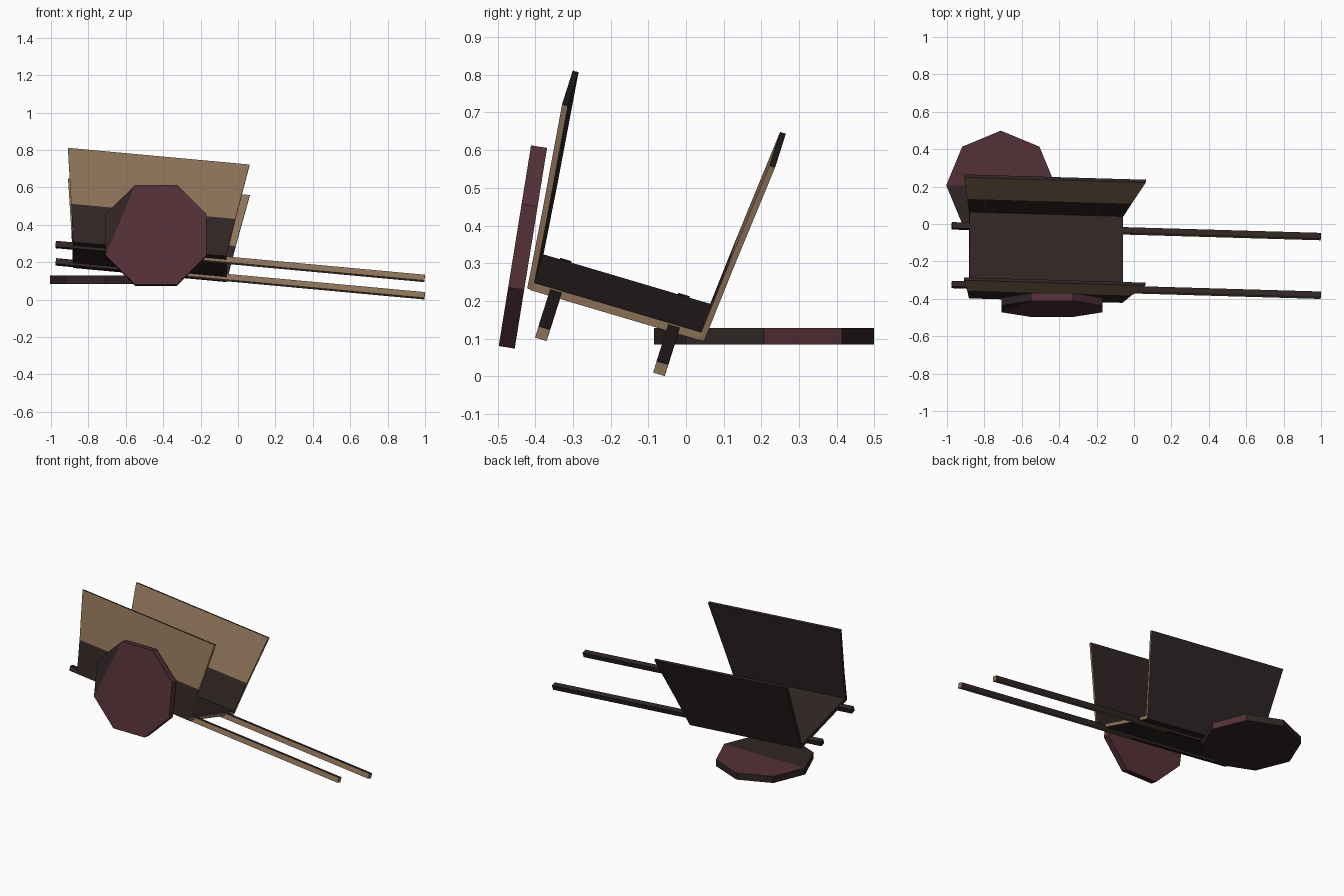
import bpy, bmesh, math
from mathutils import Matrix, Vector

cube = bpy.data.objects.get("Cube")
if cube:
    bpy.data.objects.remove(cube, do_unlink=True)


def material(name, rgb):
    m = bpy.data.materials.new(name)
    m.use_nodes = True
    m.diffuse_color = (*rgb, 1)
    b = m.node_tree.nodes["Principled BSDF"]
    b.inputs["Base Color"].default_value = (*rgb, 1)
    b.inputs["Roughness"].default_value = 0.9
    return m


MATS = [material("light wood", (0.27, 0.174, 0.102)),
        material("dark wood", (0.030, 0.0185, 0.0185)),
        material("red wood", (0.089, 0.030, 0.040))]
LIGHT, DARK, RED = 0, 1, 2


def frame(origin, u, v):
    """Matrix with local x along u and local y close to v."""
    u = Vector(u).normalized()
    w = u.cross(Vector(v)).normalized()
    v = w.cross(u)
    return Matrix.Translation(origin) @ Matrix((u, v, w)).transposed().to_4x4()


def finish(bm, name, matrix):
    me = bpy.data.meshes.new(name)
    bm.to_mesh(me)
    bm.free()
    for m in MATS:
        me.materials.append(m)
    ob = bpy.data.objects.new(name, me)
    ob.matrix_world = matrix
    bpy.context.collection.objects.link(ob)
    return ob


def box(name, lo, hi, rule, matrix, split=None, shape=None):
    """Box between two corners, optionally cut by a plane and reshaped."""
    bm = bmesh.new()
    bmesh.ops.create_cube(bm, size=1)
    lo, hi = Vector(lo), Vector(hi)
    for v in bm.verts:
        v.co = Vector(lo[i] + (v.co[i] + 0.5) * (hi[i] - lo[i]) for i in range(3))
    if split:
        bmesh.ops.bisect_plane(bm, geom=bm.verts[:] + bm.edges[:] + bm.faces[:],
                               plane_co=split[0], plane_no=split[1])
    if shape:
        for v in bm.verts:
            v.co = shape(v.co.copy())
    bm.normal_update()
    for f in bm.faces:
        f.material_index = rule(f.calc_center_median(), f.normal)
    return finish(bm, name, matrix)


# Tilted frame of the cart body: origin at the centre of the bed top
CART = frame((-0.47, -0.169, 0.22), (0.995, -0.029, -0.0915), (0, 0.959, -0.284))

# Bed
box("bed", (-0.412, -0.237, -0.022), (0.412, 0.237, 0),
    lambda c, n: LIGHT if n.x > 0.5 else DARK, CART)

# Flared side panels
H, FLARE, LEAN, SPLIT = 0.485, 0.076, 0.05, 0.185


def flare(side):
    def shape(p):
        t = max(p.z, 0) / H
        return Vector((p.x * (1 + t * FLARE / 0.412), p.y + side * LEAN * t, p.z))
    return shape


def panel_rule(c, n):
    if n.x > 0.5 or (n.y < -0.5 and c.z > SPLIT):
        return LIGHT
    return DARK


for name, side in (("front_panel", -1), ("back_panel", 1)):
    y = side * 0.237
    box(name, (-0.412, y - 0.008, -0.02), (0.412, y + 0.008, H), panel_rule, CART,
        ((0, 0, SPLIT), (0, 0, 1)), flare(side))

# Long handles running under the bed
HANDLE_SPLIT = 0.2


def handle_rule(c, n):
    bare = c.x > HANDLE_SPLIT and (n.y < -0.5 or n.z < -0.5)
    return LIGHT if n.x > 0.5 or bare else DARK


for name, y in (("front_handle", -0.170), ("back_handle", 0.157)):
    box(name, (-0.505, y - 0.016, -0.037), (1.477, y + 0.016, -0.005), handle_rule, CART,
        ((HANDLE_SPLIT, 0, 0), (1, 0, 0)))


def wheel(name, matrix, start, chord, top, bottom, red_rims):
    """Eight-sided disc; the top cap is divided along a chord between two corners."""
    bm = bmesh.new()
    rings = []
    for z in (-0.0215, 0.0215):
        rings.append([bm.verts.new((0.292 * math.cos(math.radians(start + 45 * i)),
                                    0.292 * math.sin(math.radians(start + 45 * i)), z))
                      for i in range(8)])
    low, high = rings
    for i in range(8):
        j = (i + 1) % 8
        f = bm.faces.new((low[i], low[j], high[j], high[i]))
        f.material_index = RED if i in red_rims else DARK
    a, b = chord
    bm.faces.new(high[a:b + 1]).material_index = top[0]
    bm.faces.new(high[b:] + high[:a + 1]).material_index = top[1]
    bm.faces.new(low[::-1]).material_index = bottom
    return finish(bm, name, matrix)


# Wheel leaning against the front panel
wheel("leaning_wheel", frame((-0.438, -0.433, 0.343), (1, 0, 0), (0, 0.159, 0.987)),
      22.5, (2, 4), (DARK, RED), RED, (0, 1, 6, 7))

# Wheel lying flat behind the cart
wheel("fallen_wheel", frame((-0.712, 0.207, 0.106), (1, 0, 0), (0, 1, 0)),
      0, (0, 4), (RED, DARK), DARK, (0,))
